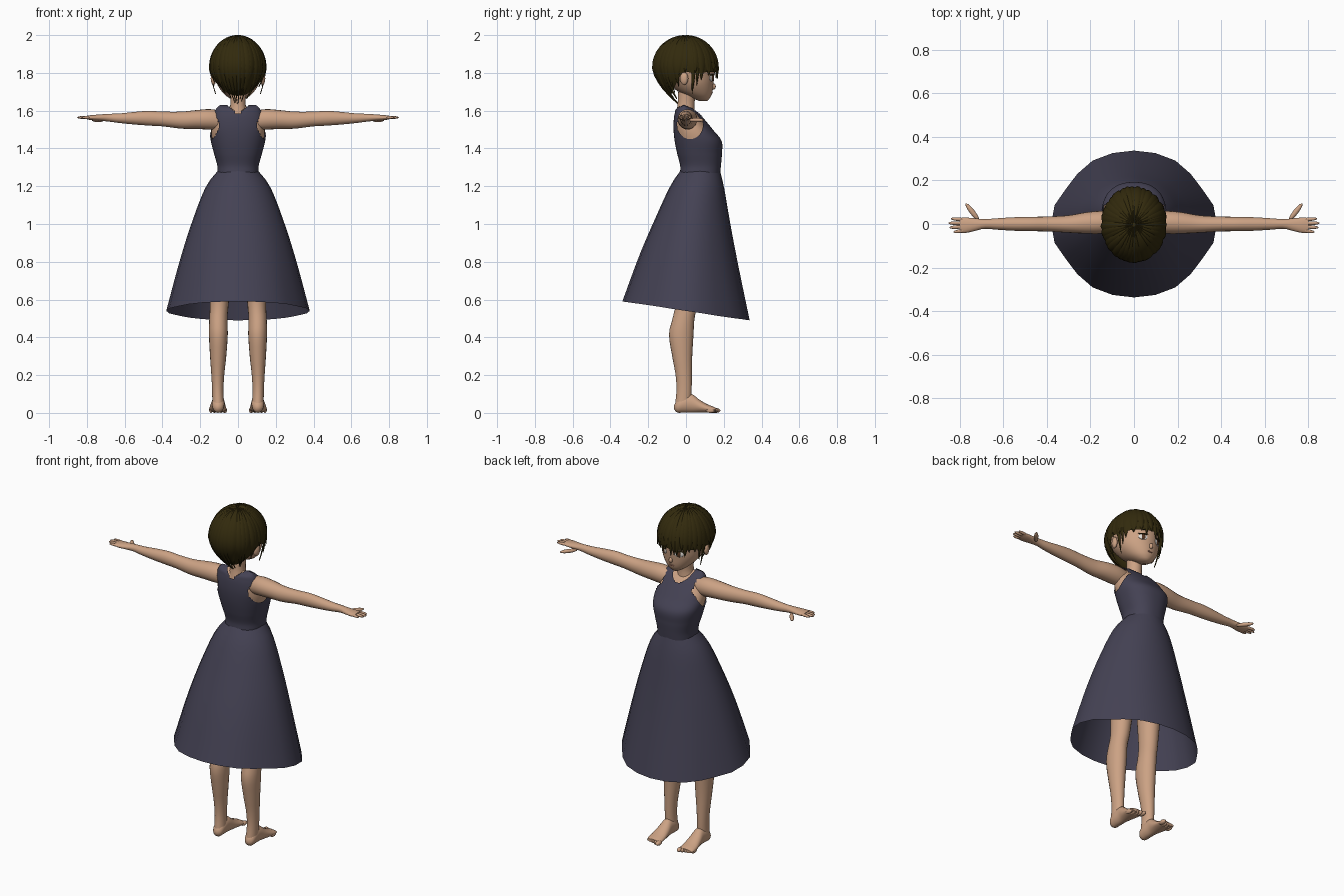
import bpy, bmesh, math, random
from math import sin, cos, pi, radians, hypot
from mathutils import Matrix

random.seed(4)
default = bpy.data.objects.get("Cube")
if default:
    bpy.data.objects.remove(default, do_unlink=True)


def material(name, r, g, b):
    mat = bpy.data.materials.new(name)
    mat.use_nodes = True
    mat.diffuse_color = (r, g, b, 1)
    mat.node_tree.nodes["Principled BSDF"].inputs["Base Color"].default_value = (r, g, b, 1)
    return mat


SKIN = material("skin", .60, .36, .23)
DRESS = material("dress_cloth", .058, .054, .088)
HAIR = material("dark_hair", .032, .023, .004)
WHITE = material("eye_white", .75, .72, .68)
IRIS = material("brown_iris", .09, .035, .015)
LIP = material("lip", .45, .2, .14)


def finish(name, bm, mat, mirror=False, angle=50):
    """Turn a bmesh into a smooth shaded object."""
    bmesh.ops.recalc_face_normals(bm, faces=bm.faces)
    mesh = bpy.data.meshes.new(name)
    bm.to_mesh(mesh)
    bm.free()
    mesh.materials.append(mat)
    mesh.shade_smooth()
    mesh.set_sharp_from_angle(angle=radians(angle))
    obj = bpy.data.objects.new(name, mesh)
    bpy.context.collection.objects.link(obj)
    if mirror:
        obj.modifiers.new("mirror", 'MIRROR')
    return obj


def sample(table, x):
    """Smooth curve through the rows of a table, looked up by first column."""
    last = len(table) - 1
    i = 0
    while i < last - 1 and x > table[i + 1][0]:
        i += 1
    a, b = table[i], table[i + 1]
    before, after = table[max(i - 1, 0)], table[min(i + 2, last)]
    span = b[0] - a[0]
    t = min(max((x - a[0]) / span, 0), 1)
    out = []
    for p, q, r, s in zip(before[1:], a[1:], b[1:], after[1:]):
        m = (r - p) / (b[0] - before[0]) * span
        n = (s - q) / (after[0] - a[0]) * span
        out.append(q + t * m + t * t * (3 * (r - q) - 2 * m - n) + t ** 3 * (2 * (q - r) + m + n))
    return out


def bridge(bm, rings, closed=True):
    """Skin neighbouring rows of points with quads."""
    rows = [[bm.verts.new(p) for p in ring] for ring in rings]
    n = len(rows[0])
    for low, high in zip(rows, rows[1:]):
        for j in range(n if closed else n - 1):
            k = (j + 1) % n
            bm.faces.new((low[j], low[k], high[k], high[j]))
    return rows


def loft(table, axis, n=20, rows=20, power=2.0, caps=True):
    """Rows are: position on axis, two centre values, two radii."""
    u, v = [k for k in range(3) if k != axis]
    rings = []
    for k in range(rows + 1):
        pos = table[0][0] + (table[-1][0] - table[0][0]) * k / rows
        c1, c2, r1, r2 = sample(table, pos)
        ring = []
        for j in range(n):
            a = 2 * pi * j / n
            p = [pos, pos, pos]
            p[u] = c1 + r1 * math.copysign(abs(cos(a)) ** (2 / power), cos(a))
            p[v] = c2 + r2 * math.copysign(abs(sin(a)) ** (2 / power), sin(a))
            ring.append(p)
        rings.append(ring)
    bm = bmesh.new()
    made = bridge(bm, rings)
    if caps:
        bm.faces.new(made[0])
        bm.faces.new(made[-1])
    bmesh.ops.remove_doubles(bm, verts=bm.verts, dist=.0001)
    return bm


def blobs(bm, items):
    """Add ellipsoids given as centre, radii and turn about z in degrees."""
    for centre, radii, turn in items:
        m = Matrix.Translation(centre) @ Matrix.Rotation(radians(turn), 4, 'Z') @ Matrix.Diagonal((*radii, 1))
        bmesh.ops.create_uvsphere(bm, u_segments=14, v_segments=8, radius=1, matrix=m)
    return bm


# Bodice with neck and arm openings
bodice = [(1.27, 0, .075, .108, .106), (1.31, 0, .077, .11, .108), (1.37, 0, .072, .126, .118),
          (1.44, 0, .064, .144, .124), (1.5, 0, .038, .15, .104), (1.55, 0, .018, .143, .083),
          (1.59, 0, .003, .128, .062), (1.615, 0, -.008, .112, .04), (1.63, 0, -.01, .095, 0)]
bm = loft(bodice, 2, n=72, rows=48, power=2.3, caps=False)


def neck_ratio(p):
    return hypot(p.x / .06, (p.y - .012) / .073)


def arm_ratio(p):
    return hypot((p.y - .022) / .068, (p.z - 1.525) / .076)


holes = []
for f in bm.faces:
    c = f.calc_center_median()
    if (c.z > 1.5 and neck_ratio(c) < 1) or (abs(c.x) > .1 and arm_ratio(c) < 1):
        holes.append(f)
bmesh.ops.delete(bm, geom=holes, context='FACES')
for v in bm.verts:
    if v.is_boundary and v.co.z > 1.4:
        if abs(v.co.x) < .075:
            d = neck_ratio(v.co)
            v.co.x, v.co.y = v.co.x / d, .012 + (v.co.y - .012) / d
        elif abs(v.co.x) > .11:
            d = arm_ratio(v.co)
            v.co.y, v.co.z = .022 + (v.co.y - .022) / d, 1.525 + (v.co.z - 1.525) / d
finish("bodice", bm, DRESS)

# Flared skirt with slanted hem: share of length, side, front and back reach
flare = [(0, .108, .181, -.031), (.1, .166, .2, -.078), (.37, .245, .237, -.165),
         (.64, .308, .278, -.245), (1, .38, .337, -.337)]
rings = []
for k in range(17):
    t = k / 16
    side, front, back = sample(flare, t)
    ring = []
    for j in range(24):
        a = 2 * pi * j / 24
        fold = math.degrees(math.asin(min(1, abs(sin(a)))))
        dip = 1 - .055 * t * math.exp(-((fold - 35) / 14) ** 2)
        hem = .54 - .05 * sin(a)
        ring.append((side * dip * cos(a), (front + back) / 2 + (front - back) / 2 * dip * sin(a),
                     1.28 + (hem - 1.28) * t))
    rings.append(ring)
bm = bmesh.new()
bridge(bm, rings)
finish("skirt", bm, DRESS)

# Body under the dress
torso = [(.98, 0, .04, .12, .085), (1.08, 0, .045, .14, .095), (1.18, 0, .06, .11, .09)]
torso += [(z - .008, x, y, rx - .008, max(ry - .008, .004)) for z, x, y, rx, ry in bodice]
finish("torso", loft(torso, 2, n=32, rows=40, power=2.3), SKIN)
finish("neck", loft([(1.58, 0, -.003, .052, .05), (1.63, 0, 0, .041, .045), (1.7, 0, .005, .043, .046)], 2), SKIN)

# Arms with hands
arm = [(.09, .01, 1.55, .045, .05), (.15, .008, 1.554, .052, .054), (.22, .005, 1.553, .049, .05),
       (.3, 0, 1.55, .04, .045), (.4, 0, 1.556, .034, .039), (.47, 0, 1.56, .033, .039),
       (.55, 0, 1.56, .031, .033), (.63, 0, 1.56, .026, .025), (.69, 0, 1.563, .022, .02),
       (.73, -.003, 1.563, .029, .017), (.78, -.006, 1.563, .036, .013), (.8, -.006, 1.564, .033, .009)]
bm = loft(arm, 0, rows=36)
fingers = [((tip - .036, .022 - .018 * i, 1.564), (.036, .0085, .008), 4 - 4 * i)
           for i, tip in enumerate((.842, .853, .848, .83))]
blobs(bm, fingers + [((.742, .055, 1.55), (.05, .012, .011), 52)])
finish("arms", bm, SKIN, mirror=True)

# Legs and bare feet
leg = [(.05, .105, -.015, .031, .042), (.12, .107, -.01, .03, .04), (.2, .107, -.012, .034, .043),
       (.3, .105, -.02, .043, .053), (.42, .104, -.025, .05, .065), (.5, .104, -.013, .048, .058),
       (.56, .1, 0, .049, .058), (.7, .095, .01, .058, .068), (.9, .083, .03, .07, .085),
       (1.05, .07, .04, .07, .085)]
finish("legs", loft(leg, 2, rows=30), SKIN, mirror=True)
foot = [(-.063, .105, .03, .008, .01), (-.05, .105, .033, .026, .03), (-.02, .105, .046, .033, .045),
        (.03, .105, .05, .034, .049), (.07, .106, .036, .04, .035), (.11, .107, .024, .045, .023),
        (.145, .107, .018, .045, .015), (.16, .107, .016, .04, .01)]
bm = loft(foot, 1, rows=24)
blobs(bm, [((.071 + .018 * i, .157 - .007 * i, .013), (.014 if i == 0 else .01, .025, .013), 0)
           for i in range(5)])
finish("feet", bm, SKIN, mirror=True)

# Head and face
head = [(1.652, 0, .09, .02, .022), (1.67, 0, .077, .052, .052), (1.7, 0, .05, .084, .09),
        (1.74, 0, .03, .11, .115), (1.78, 0, .015, .121, .134), (1.85, 0, 0, .13, .15),
        (1.92, 0, 0, .115, .13), (1.96, 0, 0, .07, .08)]
finish("head", loft(head, 2, n=32, rows=30), SKIN)
finish("nose", blobs(bmesh.new(), [((0, .144, 1.728), (.011, .014, .016), 0)]), SKIN)
finish("mouth", blobs(bmesh.new(), [((0, .137, 1.695), (.018, .005, .004), 0)]), LIP)
finish("ears", blobs(bmesh.new(), [((.13, -.01, 1.77), (.014, .023, .034), -15)]), SKIN, mirror=True)
finish("eye_whites", blobs(bmesh.new(), [((.05, .136, 1.772), (.026, .006, .017), -27)]), WHITE, mirror=True)
finish("irises", blobs(bmesh.new(), [((.05, .14, 1.772), (.012, .004, .016), -27)]), IRIS, mirror=True)
lash_brow = [((.051, .139, 1.789), (.029, .006, .004), -27), ((.052, .143, 1.815), (.028, .004, .003), -27)]
finish("lashes_and_brows", blobs(bmesh.new(), lash_brow), HAIR, mirror=True)

# Hair: lower edge and inward tuck by angle away from the face
edge = [(0, 1.795, .12), (55, 1.79, .15), (75, 1.785, .25), (95, 1.79, .4), (112, 1.725, .58),
        (140, 1.675, .6), (180, 1.66, .6)]


def hair_point(angle, z, size):
    away = abs((angle + 180) % 360 - 180)
    if z > 1.83:
        s = math.sqrt(max(0, 1 - ((z - 1.83) / .17) ** 2))
    else:
        s = 1 - sample(edge, away)[1] * ((1.83 - z) / .17) ** 1.7
    a = radians(angle)
    return (.153 * s * size * sin(a), -.002 + .177 * s * size * cos(a), 1.83 + (z - 1.83) * size)


def hair_edge(angle):
    return sample(edge, abs((angle + 180) % 360 - 180))[0]


def lock(bm, angle, tip, half_width, size, sway=0):
    """A raised strand running from the crown to a pointed tip."""
    rows = []
    for k in range(15):
        t = .03 + .97 * k / 14
        z = tip + (2 - tip) * cos(t * pi / 2)
        w = half_width * (1 - t ** 5) + .2
        rows.append([hair_point(angle + sway * t * t + o * w, z, size * (.972 + .028 * (1 - o * o)))
                     for o in (-1, -.5, 0, .5, 1)])
    bridge(bm, rows, closed=False)


bm = bmesh.new()
cap = []
for k in range(15):
    t = k / 14
    cap.append([hair_point(g, hair_edge(g) + .012 + (1.988 - hair_edge(g)) * cos(t * pi / 2), .965)
                for g in range(0, 360, 8)])
bridge(bm, cap)
finish("hair_cap", bm, HAIR)

bm = bmesh.new()
for i in range(36):
    angle = i * 10 + random.uniform(-2, 2)
    lock(bm, angle, hair_edge(angle) + random.uniform(-.03, .012), random.uniform(7, 10),
         random.uniform(.985, 1.005), random.uniform(-6, 6))
for side in (-1, 1):
    lock(bm, side * 76, 1.685, 5, 1)
    lock(bm, side * 68, 1.73, 5, .99)
finish("hair_locks", bm, HAIR, angle=35)
